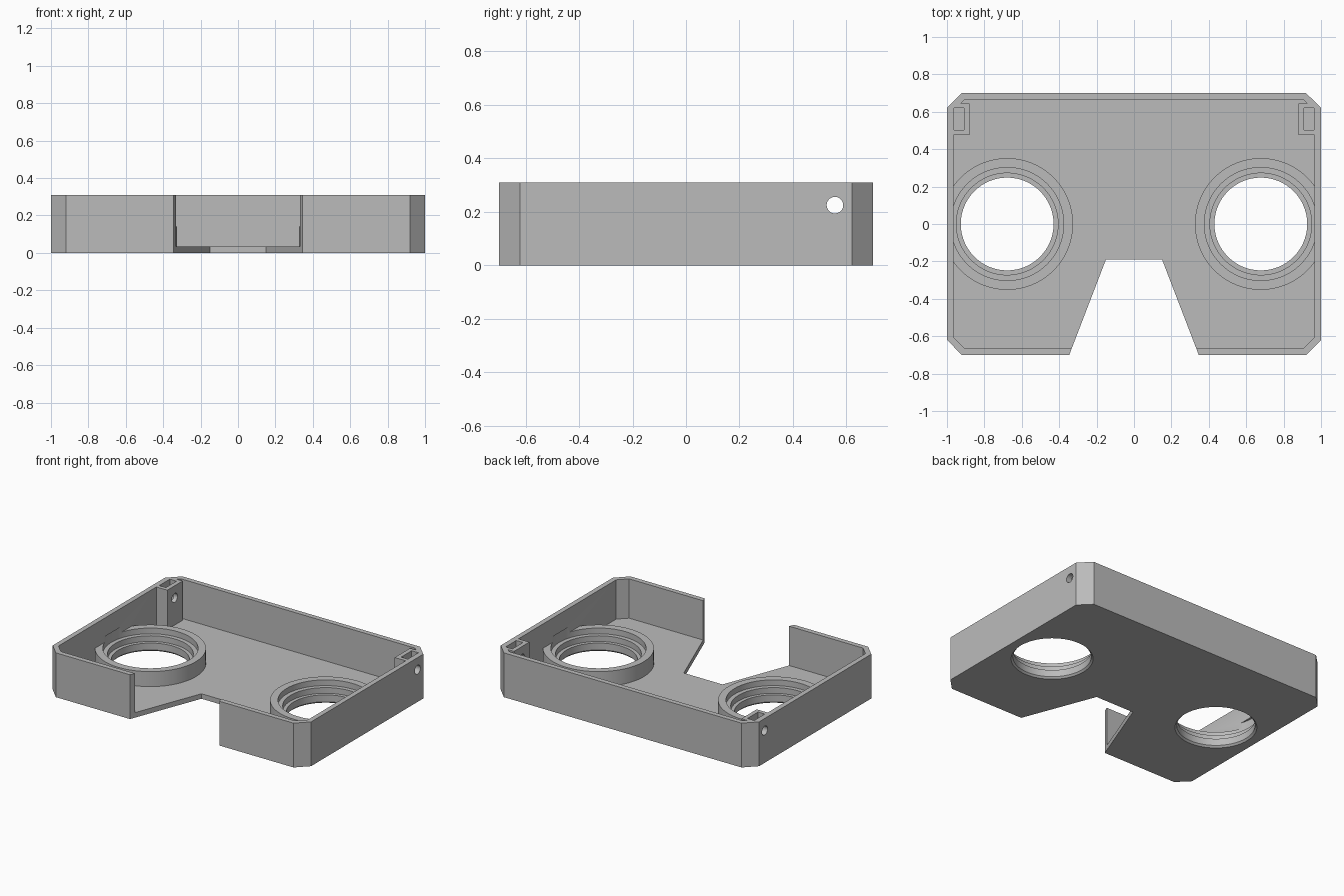
import bpy, bmesh, math

if "Cube" in bpy.data.objects:
    bpy.data.objects.remove(bpy.data.objects["Cube"])

HALF_X, HALF_Y, HEIGHT = 1.0, 0.7, 0.31
WALL, CHAMFER = 0.035, 0.08
LENS_X = 0.678

grey = bpy.data.materials.new("light grey plastic")
grey.use_nodes = True
colour = (0.5, 0.5, 0.5, 1)
grey.diffuse_color = colour
grey.node_tree.nodes["Principled BSDF"].inputs["Base Color"].default_value = colour


def add_object(name, bm):
    bmesh.ops.recalc_face_normals(bm, faces=bm.faces)
    mesh = bpy.data.meshes.new(name)
    bm.to_mesh(mesh)
    bm.free()
    mesh.materials.append(grey)
    obj = bpy.data.objects.new(name, mesh)
    bpy.context.collection.objects.link(obj)
    return obj


def prism(name, points, z0, z1):
    """Extrude a flat outline from z0 to z1."""
    bm = bmesh.new()
    face = bm.faces.new([bm.verts.new((x, y, z0)) for x, y in points])
    top = bmesh.ops.extrude_face_region(bm, geom=[face])["geom"]
    bmesh.ops.translate(bm, vec=(0, 0, z1 - z0),
                        verts=[v for v in top if isinstance(v, bmesh.types.BMVert)])
    return add_object(name, bm)


def turned(name, profile, x, segments=96):
    """Solid of revolution about a vertical axis, from (radius, z) pairs."""
    bm = bmesh.new()
    rings = []
    for r, z in profile:
        rings.append([bm.verts.new((x + r * math.cos(2 * math.pi * i / segments),
                                    r * math.sin(2 * math.pi * i / segments), z))
                      for i in range(segments)])
    for a, b in zip(rings, rings[1:]):
        for i in range(segments):
            j = (i + 1) % segments
            bm.faces.new((a[i], a[j], b[j], b[i]))
    bm.faces.new(rings[0])
    bm.faces.new(rings[-1])
    return add_object(name, bm)


def box(name, x0, x1, y0, y1, z0, z1):
    return prism(name, [(x0, y0), (x1, y0), (x1, y1), (x0, y1)], z0, z1)


def combine(target, tool, operation):
    """Apply a boolean and discard the tool object."""
    mod = target.modifiers.new(operation.title(), "BOOLEAN")
    mod.operation, mod.solver, mod.object = operation, "EXACT", tool
    bpy.context.view_layer.objects.active = target
    bpy.ops.object.modifier_apply(modifier=mod.name)
    bpy.data.objects.remove(tool)


def octagon(inset):
    """Rectangle with cut corners, moved inwards evenly."""
    x, y = HALF_X - inset, HALF_Y - inset
    c = CHAMFER - inset * (2 - math.sqrt(2))
    return [(-x + c, -y), (x - c, -y), (x, -y + c), (x, y - c),
            (x - c, y), (-x + c, y), (-x, y - c), (-x, -y + c)]


# Open tray with a floor and upright walls
housing = prism("housing", octagon(0), 0, HEIGHT)
cavity = prism("cavity_cutter", octagon(WALL), WALL, HEIGHT + 0.1)

# Lens collars and corner posts are left standing in the cavity
for s in (-1, 1):
    collar = turned("collar", [(0.352, -0.1), (0.352, 0.14)], s * LENS_X)
    combine(cavity, collar, "DIFFERENCE")
    xs = sorted((s * 0.88, s * 1.1))
    post = box("post", *xs, 0.475, 0.645, -0.1, HEIGHT + 0.2)
    combine(cavity, post, "DIFFERENCE")
combine(housing, cavity, "DIFFERENCE")

# Tapered nose opening
notch = prism("nose_cutter", [(-0.35, -0.71), (0.35, -0.71), (0.15, -0.19), (-0.15, -0.19)],
              -0.1, HEIGHT + 0.1)
combine(housing, notch, "DIFFERENCE")

for s in (-1, 1):
    # Stepped lens seat, flared at the underside
    seat = turned("lens_cutter", [(0.272, -0.012), (0.248, 0.012), (0.248, 0.06),
                                  (0.272, 0.06), (0.272, 0.1), (0.302, 0.1),
                                  (0.302, 0.18)], s * LENS_X)
    combine(housing, seat, "DIFFERENCE")
    # Slot in the top of each post
    xs = sorted((s * 0.91, s * 0.962))
    slot = box("slot_cutter", *xs, 0.503, 0.62, 0.15, HEIGHT + 0.1)
    combine(housing, slot, "DIFFERENCE")
    # Round hole through the side wall and post
    hole = turned("hole_cutter", [(0.031, -0.2), (0.031, 0.2)], 0, 32)
    hole.rotation_euler = (0, math.pi / 2, 0)
    hole.location = (s * 0.95, 0.557, 0.225)
    bpy.context.view_layer.update()
    combine(housing, hole, "DIFFERENCE")

# Smooth round surfaces, crisp corners
bpy.ops.object.select_all(action="DESELECT")
housing.select_set(True)
bpy.context.view_layer.objects.active = housing
bpy.ops.object.shade_smooth_by_angle(angle=math.radians(30))
